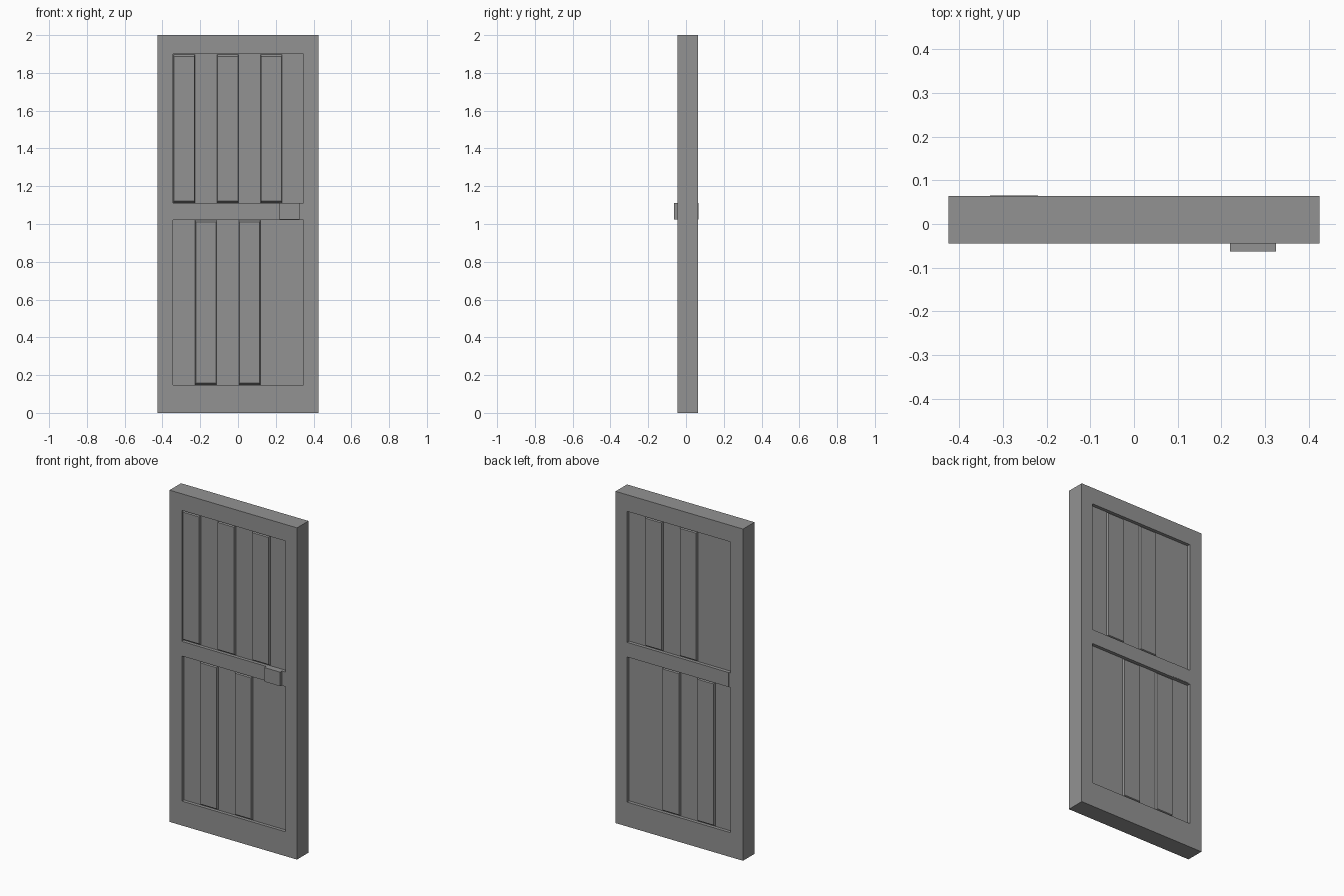
import bpy
import bmesh

cube = bpy.data.objects.get("Cube")
if cube:
    bpy.data.objects.remove(cube, do_unlink=True)

grey = bpy.data.materials.new("door_grey")
grey.use_nodes = True
colour = (0.29, 0.29, 0.29, 1)
grey.diffuse_color = colour
grey.node_tree.nodes["Principled BSDF"].inputs["Base Color"].default_value = colour

FRONT, BACK = -0.045, 0.064
RECESS = 0.02           # depth of the sunken panels
LEFT, RIGHT = -0.343, 0.348
UPPER = (1.11, 1.9)     # heights of the two panel rows
LOWER = (0.147, 1.022)


def box(name, xs, ys, zs, taper=None):
    """Box between limits; taper = (side, end, outward sign) slopes the outer face."""
    bm = bmesh.new()
    bmesh.ops.create_cube(bm, size=1)
    for v in bm.verts:
        outer = taper and v.co.y * taper[2] > 0
        dx, dz = (taper[0], taper[1]) if outer else (0, 0)
        v.co.x = xs[1] - dx if v.co.x > 0 else xs[0] + dx
        v.co.z = zs[1] - dz if v.co.z > 0 else zs[0] + dz
        v.co.y = ys[1] if v.co.y > 0 else ys[0]
    mesh = bpy.data.meshes.new(name)
    bm.to_mesh(mesh)
    bm.free()
    mesh.materials.append(grey)
    obj = bpy.data.objects.new(name, mesh)
    bpy.context.collection.objects.link(obj)
    return obj


# Door slab with an upper and a lower recess cut into both sides
slab = box("door_slab", (-0.425, 0.425), (FRONT, BACK), (0, 2))
for ys in ((FRONT - 0.1, FRONT + RECESS), (BACK - RECESS, BACK + 0.1)):
    for zs in (UPPER, LOWER):
        cutter = box("recess_cutter", (LEFT, RIGHT), ys, zs)
        cutter.hide_render = True
        cut = slab.modifiers.new("recess", "BOOLEAN")
        cut.operation = "DIFFERENCE"
        cut.solver = "EXACT"
        cut.object = cutter
        bpy.context.view_layer.objects.active = slab
        bpy.ops.object.modifier_apply(modifier=cut.name)
        bpy.data.objects.remove(cutter, do_unlink=True)

# Raised planks with sloped edges, staggered between the rows
PITCH = 0.1155
for side, sign, upper_slots in (("front", -1, (0, 2, 4)), ("back", 1, (2, 4))):
    face = FRONT if sign < 0 else BACK
    floor = face - sign * (RECESS + 0.002)
    top = face - sign * 0.006
    ys = (min(floor, top), max(floor, top))
    for row, zs, slots in (("upper", UPPER, upper_slots), ("lower", LOWER, (1, 3))):
        for slot in slots:
            x = LEFT + slot * PITCH
            box(f"{side}_{row}_plank_{slot}", (x, x + PITCH), ys, zs,
                (0.004, 0.012, sign))

# Lock plates on the middle rail
box("front_lock_plate", (0.22, 0.325), (-0.063, FRONT + 0.002), (1.025, 1.11))
box("back_lock_plate", (-0.33, -0.22), (BACK - 0.002, BACK + 0.0015), (1.025, 1.11))
